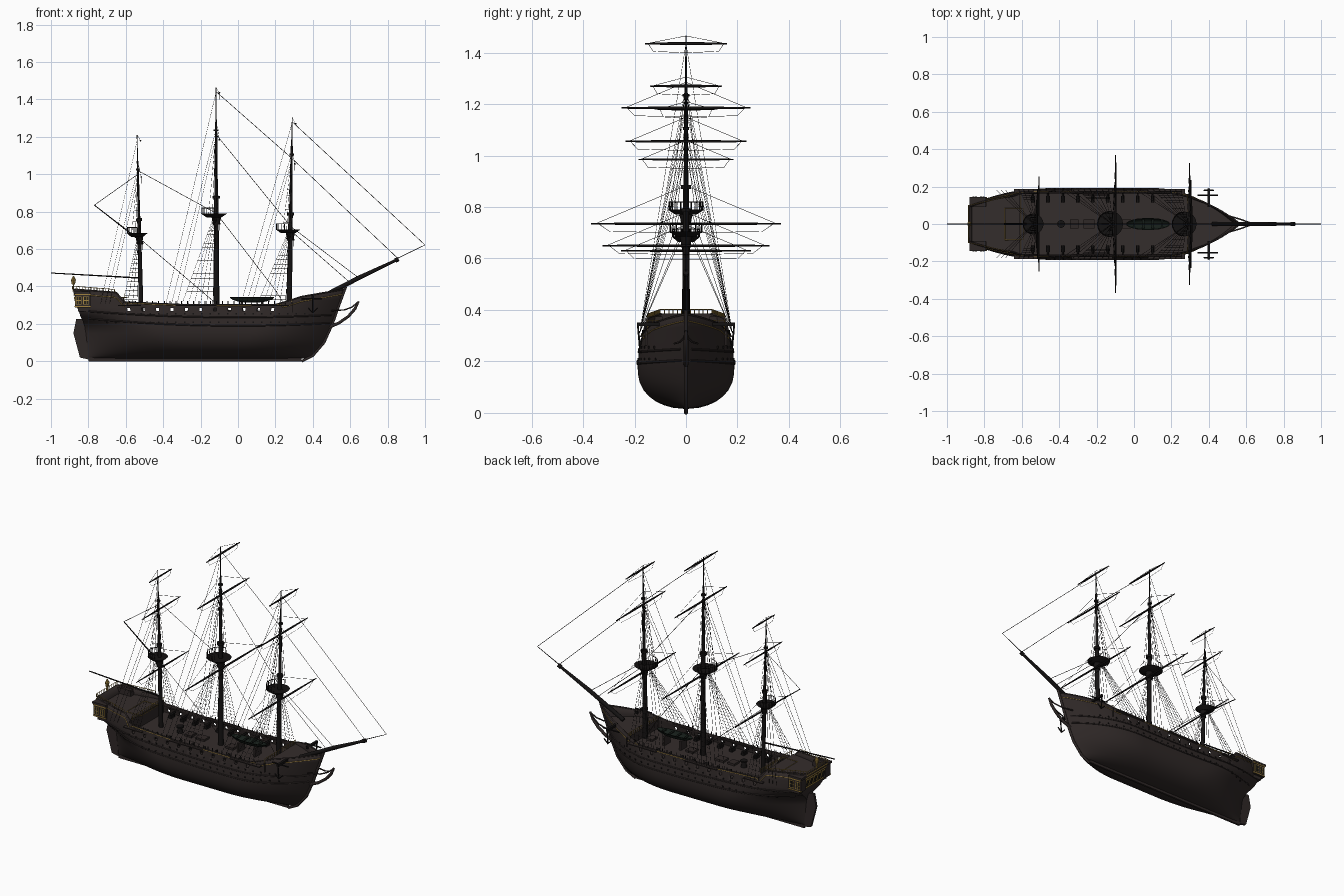
import bpy, bmesh, math
from mathutils import Matrix, Vector

if "Cube" in bpy.data.objects:
    bpy.data.objects.remove(bpy.data.objects["Cube"])


def material(name, r, g, b):
    m = bpy.data.materials.new(name)
    m.use_nodes = True
    m.diffuse_color = (r, g, b, 1)
    m.node_tree.nodes["Principled BSDF"].inputs["Base Color"].default_value = (r, g, b, 1)
    return m


HULL = material("dark brown hull", .028, .021, .020)
DECK = material("brown deck", .034, .026, .025)
BLACK = material("black spars", .007, .006, .006)
GOLD = material("gold trim", .36, .23, .05)
GREEN = material("dark green boat", .008, .013, .010)
GLASS = material("dark glass", .02, .017, .012)


def add_mesh(name, bm, mat, smooth=False):
    bmesh.ops.recalc_face_normals(bm, faces=bm.faces[:])
    me = bpy.data.meshes.new(name)
    bm.to_mesh(me)
    bm.free()
    me.materials.append(mat)
    ob = bpy.data.objects.new(name, me)
    bpy.context.collection.objects.link(ob)
    if smooth:
        bpy.ops.object.select_all(action='DESELECT')
        ob.select_set(True)
        bpy.context.view_layer.objects.active = ob
        bpy.ops.object.shade_smooth_by_angle(angle=math.radians(40))
    return ob


def boxes(name, items, mat, tilt=0):
    """Each item is (centre, size); tilt leans the boxes about y."""
    bm = bmesh.new()
    for c, size in items:
        m = Matrix.Translation(c) @ Matrix.Rotation(tilt, 4, 'Y') @ Matrix.Diagonal((*size, 1))
        bmesh.ops.create_cube(bm, size=1, matrix=m)
    return add_mesh(name, bm, mat)


def cones(name, items, mat, n=16):
    """Each item is (base, top, base radius, top radius)."""
    bm = bmesh.new()
    for a, b, r, q in items:
        a, b = Vector(a), Vector(b)
        m = Matrix.Translation((a + b) / 2) @ (b - a).to_track_quat('Z', 'Y').to_matrix().to_4x4()
        bmesh.ops.create_cone(bm, cap_ends=True, segments=n, radius1=r, radius2=q,
                              depth=(b - a).length, matrix=m)
    return add_mesh(name, bm, mat, True)


def tube(name, paths, r, mat, res=0):
    """Round rods along point paths; a fourth value scales the radius."""
    cu = bpy.data.curves.new(name, 'CURVE')
    cu.dimensions = '3D'
    cu.bevel_depth, cu.bevel_resolution, cu.use_fill_caps = r, res, True
    for path in paths:
        sp = cu.splines.new('POLY')
        sp.points.add(len(path) - 1)
        for p, v in zip(sp.points, path):
            p.co = (*v[:3], 1)
            p.radius = v[3] if len(v) > 3 else 1
    cu.materials.append(mat)
    ob = bpy.data.objects.new(name, cu)
    bpy.context.collection.objects.link(ob)


def interp(table, t):
    for (a, p), (b, q) in zip(table, table[1:]):
        if t <= b:
            return p + (q - p) * max(0, (t - a) / (b - a))
    return table[-1][1]


def clamp(t):
    return max(0.0, min(1.0, t))


# Hull shape: stem and stern profiles, sheer line and half breadth
STEM = [(0, .34), (.03, .40), (.1, .46), (.2, .505), (.3, .54), (.4, .577)]
STERN = [(0, -.80), (.2, -.82), (.23, -.84), (.39, -.885)]
SHEER = [(-.885, .385), (-.65, .367), (-.61, .316), (-.3, .302), (.2, .302), (.28, .325), (.34, .345), (.57, .385)]
LOW, WIDE = .015, .18


def half(x, z):
    if z < WIDE:
        w = .188 * (1 - clamp((WIDE - z) / (WIDE - LOW)) ** 2.5) ** .5
    else:
        w = .188 - .022 * ((z - WIDE) / .15) ** 1.5
    bow = clamp((interp(STEM, z) - x) / .41)
    aft = clamp((x - interp(STERN, z)) / (.32 + .25 * clamp(1 - z / .25)))
    k = clamp((z - .17) / .11)
    a = .03 + .6 * k * k * (3 - 2 * k)
    return w * (1 - (1 - bow) ** 2.2) * (a + (1 - a) * (1 - (1 - aft) ** 2))


def sheer(x):
    return interp(SHEER, x)


# Hull shell with open ports through the bulwark
N = 90
ROWS = [LOW, .02, .03, .045, .065, .09, .12, .15, WIDE, .21, .24, .268, .286]
bm = bmesh.new()
grids = []
for s in (1, -1):
    grid = []
    for i in range(N + 1):
        u = i / N
        top = sheer(-.885 + 1.457 * u)
        zs = ROWS + [(ROWS[-1] + top) / 2, top]
        col = []
        for z in zs:
            x = interp(STERN, z) * (1 - u) + interp(STEM, z) * u
            col.append(bm.verts.new((x, s * half(x, z), z)))
        grid.append(col)
    grids.append(grid)
    for i in range(N):
        for j in range(len(ROWS) + 1):
            if ROWS[j:j + 1] == [.268] and i % 5 == 2 and -.6 < grid[i][j].co.x < .25:
                continue
            bm.faces.new((grid[i][j], grid[i + 1][j], grid[i + 1][j + 1], grid[i][j + 1]))
for j in range(len(ROWS) + 1):
    a, b = grids[0][0], grids[1][0]
    bm.faces.new((a[j], a[j + 1], b[j + 1], b[j]))
bmesh.ops.remove_doubles(bm, verts=bm.verts[:], dist=.0002)
hull = add_mesh("hull", bm, HULL, True)
shell = hull.modifiers.new("planking", 'SOLIDIFY')
shell.thickness, shell.offset = .006, -1


# Decks
def deck(name, x0, x1, z):
    b = bmesh.new()
    xs = [x0 + (x1 - x0) * i / 24 for i in range(25)]
    cols = [[b.verts.new((x, s * max(half(x, z) - .003, .0005), z)) for s in (1, -1)] for x in xs]
    for p, q in zip(cols, cols[1:]):
        b.faces.new((p[0], q[0], q[1], p[1]))
    add_mesh(name, b, DECK)


deck("main_deck", -.63, .32, .263)
deck("quarter_deck", -.865, -.61, .338)
deck("forecastle_deck", .285, .55, .318)
boxes("deck_bulkheads", [((-.612, 0, .30), (.006, .31, .076)), ((.288, 0, .29), (.006, .32, .056))], HULL)

# Keel, stem, rudder and beak
boxes("keel", [((-.23, 0, .01), (1.14, .012, .02))], HULL)
tube("stem_post", [[(x, 0, z) for z, x in STEM]], .008, HULL, 1)
b = bmesh.new()
outline = [(-.80, .01), (-.845, .02), (-.88, .15), (-.865, .225), (-.815, .225)]
f = b.faces.new([b.verts.new((x, -.007, z)) for x, z in outline])
ext = bmesh.ops.extrude_face_region(b, geom=[f])["geom"]
bmesh.ops.translate(b, vec=(0, .014, 0), verts=[v for v in ext if isinstance(v, bmesh.types.BMVert)])
add_mesh("rudder", b, HULL)
tube("beak_knee", [[(.48, 0, .18, 1.2), (.54, 0, .205), (.59, 0, .24), (.625, 0, .28), (.645, 0, .32, .7)]], .009, HULL, 1)
tube("beak_rails", [[(.5, s * .045, .27), (.57, s * .025, .275), (.61, s * .01, .29), (.64, 0, .315)]
                    for s in (1, -1)], .004, HULL, 1)


# Lines that follow the hull side
def side_line(x0, x1, height, out=.001, n=50):
    xs = [x0 + (x1 - x0) * i / n for i in range(n + 1)]
    return [[(x, s * (half(x, height(x)) + out), height(x)) for x in xs] for s in (1, -1)]


tube("rail_cap", side_line(-.875, .565, sheer, -.003, 90), .005, HULL)
tube("gold_sheer_trim", side_line(-.79, .555, lambda x: sheer(x) - (.004 if -.6 < x < .24 else .025), .001, 90), .0022, GOLD)
tube("wales", side_line(-.8, .50, lambda x: .235 + .05 * x * x) + side_line(-.8, .49, lambda x: .19 + .06 * x * x), .004, HULL)
studs = []
for i in range(24):
    for s in (1, -1):
        for z in (.21, .255):
            x = -.70 + i * .046
            studs.append(((x, s * half(x, z), z), (.008, .006, .008)))
boxes("side_fittings", studs, BLACK)


# Balustrades: gold rail with small posts
def balustrade(name, ends, n, h):
    paths = []
    for a, c in ends:
        pts = [Vector(a).lerp(Vector(c), i / n) for i in range(n + 1)]
        up = Vector((0, 0, h))
        paths += [[p, p + up] for p in pts] + [[pts[0] + up, pts[-1] + up]]
    tube(name, paths, .0018, GOLD)


balustrade("stern_rails", [((-.88, s * .1, .385), (-.66, s * .15, .367)) for s in (1, -1)], 14, .017)
balustrade("transom_rail", [((-.885, -.1, .385), (-.885, .1, .385))], 12, .017)
balustrade("deck_break_rails", [((-.605, -.15, .338), (-.605, .15, .338)), ((.285, -.15, .318), (.285, .15, .318))], 16, .022)
tube("quarter_deck_frame", [[(-.69, -.085, .341), (-.69, .085, .341), (-.592, .085, .341), (-.592, -.085, .341), (-.69, -.085, .341)]], .002, GOLD)

# Quarter galleries and transom windows
walls, frames, panes = [], [], []
for s in (1, -1):
    walls += [((-.83, s * .118, .325), (.085, .05, .075)), ((-.825, s * .112, .28), (.06, .035, .025)),
              ((-.835, s * .118, .368), (.09, .054, .012))]
    for z in (.293, .358):
        frames.append(((-.83, s * .142, z), (.086, .006, .006)))
    for x in (-.852, -.812):
        frames.append(((x, s * .1425, .325), (.032, .005, .045)))
        panes += [((x + d, s * .1455, .325 + e), (.010, .003, .017)) for d in (-.007, .007) for e in (-.01, .01)]
boxes("quarter_galleries", walls, HULL)
boxes("gallery_frames", frames, GOLD)
boxes("gallery_panes", panes, GLASS)
tilt = -math.atan2(.045, .16)
at = lambda y, z, out: (interp(STERN, z) - out, y, z)
boxes("transom_frames", [(at(i * .038, .32, .002), (.005, .03, .05)) for i in range(-2, 3)]
      + [(at(0, z, .002), (.005, .2, .005)) for z in (.285, .355, .375)], GOLD, tilt)
boxes("transom_panes", [(at(i * .038 + d, .32, .005), (.003, .010, .042)) for i in range(-2, 3) for d in (-.007, .007)], GLASS, tilt)
cones("stern_lantern", [((-.88, 0, .385), (-.88, 0, .41), .003, .003), ((-.88, 0, .41), (-.88, 0, .435), .008, .013),
                        ((-.88, 0, .435), (-.88, 0, .455), .013, .003)], GOLD, 8)

# Deck fittings: guns, hatches, capstan, boat, catheads with anchors
guns, carriages, pins = [], [], []
for s in (1, -1):
    for i in range(9):
        x = -.54 + i * .08
        guns.append(((x, s * .115, .283), (x, s * .168, .283), .007, .005))
        carriages.append(((x, s * .132, .270), (.02, .035, .014)))
    for i in range(27):
        x = -.58 + i * .031
        pins.append([(x, s * (half(x, .3) - .003), .30), (x, s * (half(x, .3) - .003), .322)])
cones("guns", guns, BLACK, 10)
boxes("gun_carriages", carriages, BLACK)
tube("rail_pins", pins, .0025, BLACK)
boxes("hatches", [((x, 0, .268), (d, .05, .014)) for x, d in ((-.32, .045), (-.24, .06), (-.04, .05), (.23, .04))], HULL)
cones("capstan", [((-.39, 0, .263), (-.39, 0, .295), .018, .012), ((-.39, 0, .295), (-.39, 0, .302), .021, .021)], BLACK)
b = bmesh.new()
bmesh.ops.create_uvsphere(b, u_segments=24, v_segments=12, radius=1,
                          matrix=Matrix.Translation((.075, 0, .343)) @ Matrix.Diagonal((.118, .032, .03, 1)))
bmesh.ops.bisect_plane(b, geom=b.verts[:] + b.edges[:] + b.faces[:], plane_co=(0, 0, .343), plane_no=(0, 0, 1), clear_outer=True)
boat = add_mesh("ship_boat", b, GREEN, True)
boat.modifiers.new("planks", 'SOLIDIFY').thickness = .004
boxes("boat_benches", [((.0 + i * .05, 0, .337), (.012, .05, .004)) for i in range(4)], GREEN)
boxes("boat_chocks", [((x, 0, .29), (.012, .06, .056)) for x in (.02, .13)], HULL)
boxes("catheads", [((.4, s * .14, .345), (.014, .1, .014)) for s in (1, -1)], BLACK)
tube("anchors", [p for s in (1, -1) for p in ([(.34, s * .155, .335), (.45, s * .155, .335)],
     [(.4, s * .188, .35), (.4, s * .18, .26)], [(.375, s * .18, .285), (.4, s * .18, .26), (.425, s * .18, .285)])], .004, BLACK, 1)

# Masts with tops, yards, shrouds and backstays
MASTS = {
    "main": (-.115, -.118, (.88, 1.28, 1.465), .79, 6, .033, [(.735, .37), (1.185, .25), (1.435, .16)], 1),
    "fore": (.273, .29, (.79, 1.15, 1.305), .705, 6, .030, [(.65, .325), (1.055, .235), (1.27, .14)], .95),
    "mizzen": (-.518, -.54, (.76, 1.07, 1.21), .685, 4, .026, [(.63, .253), (.985, .185), (1.18, .11)], .8)}
ropes, ratlines, channels = [], [], []
for name, (x0, x1, tops, plat, count, gap, yards, k) in MASTS.items():
    mx = lambda z: x0 + (x1 - x0) * (z - .27) / (tops[2] - .27)
    low, mid, high = tops
    spar = lambda z0, z1, r, q: ((mx(z0), 0, z0), (mx(z1), 0, z1), r * k, q * k)
    cones(name + "_mast", [spar(.26, low, .016, .012), spar(plat, mid, .010, .006), spar(mid - .08, high, .005, .002),
                           spar(low - .01, low + .005, .02, .02), spar(mid - .05, mid - .04, .013, .013)], BLACK, 12)
    cones(name + "_top", [((mx(plat) - .012, 0, plat - .02), (mx(plat) - .012, 0, plat), .04 * k, .07 * k),
                          spar(plat - .06, plat - .02, .018, .025)], BLACK, 20)
    ring = [(mx(plat) - .012 + .066 * k * math.cos(t), .066 * k * math.sin(t), plat + .03)
            for t in [math.pi * (.5 + i / 10) for i in range(11)]]
    tube(name + "_top_rail", [ring] + [[p, (p[0], p[1], plat)] for p in ring], .002, BLACK)
    tube(name + "_yards", [[(mx(z) + .018, y * h, z, r) for y, r in ((-1, .5), (-.4, 1), (.4, 1), (1, .5))]
                           for z, h in yards], .0055 * k, BLACK, 2)
    for z, h in yards:
        x = mx(z) + .018
        ropes.append([(x, y * h, z - d) for y, d in ((-.92, 0), (-.8, .03), (-.1, .035), (.1, .035), (.8, .03), (.92, 0))])
        ropes += [[(x, s * h * .95, z), (mx(z), 0, min(z + h * .4, high))] for s in (1, -1)]
    for s in (1, -1):
        lines = []
        for i in range(count):
            lines.append((Vector((x0 - .02 - gap * i, s * .183, .305)), Vector((mx(plat) - .003 * i, s * .025, plat - .02))))
        ropes += [list(p) for p in lines]
        steps = int((plat - .34) / .022)
        for j in range(1, steps):
            ratlines.append([a.lerp(c, j / steps) for a, c in lines])
        ropes += [[(mx(plat) - d, s * .06 * k, plat), (mx(mid), s * .006, mid - .05)] for d in (0, .02, .04)]
        for j in range(1, 9):
            f = j / 11
            ratlines.append([(mx(plat) - d * (1 - f), s * (.06 * k * (1 - f) + .006 * f), plat + (mid - .05 - plat) * f) for d in (0, .04)])
        ropes += [[(mx(z), 0, z), (x0 - d * k, s * .18, .31)] for z, d in ((high - .03, .27), (mid - .04, .24), (mid - .08, .21))]
        w = gap * count
        channels.append(((x0 - w / 2 - .01, s * .174, .298), (w + .02, .026, .006)))
tube("shrouds", ropes, .0009, BLACK)
tube("ratlines", ratlines, .0007, BLACK)
boxes("channels", channels, HULL)

# Bowsprit, gaff, boom and fore-and-aft stays
tube("bowsprit", [[(.42, 0, .33), (.65, 0, .448), (.855, 0, .545, .6)]], .012, BLACK, 2)
tube("jib_boom", [[(.8, 0, .525), (1, 0, .622, .5)]], .003, BLACK, 1)
cones("bowsprit_cap", [((.84, 0, .538), (.858, 0, .547), .012, .012)], BLACK, 10)
tube("gaff_and_boom", [[(-.53, 0, .65), (-.768, 0, .835, .6)], [(-.52, 0, .445), (-1, 0, .472, .7)]], .0045, BLACK, 1)
tube("stays", [[(-.115, 0, 1.44), (.288, 0, 1.085), (.855, 0, .55)], [(.29, 0, 1.28), (1, 0, .622)],
               [(-.115, 0, 1.21), (.283, 0, .72), (.64, 0, .45)], [(-.115, 0, .79), (.2, 0, .38), (.25, 0, .3)],
               [(-.535, 0, 1.02), (-.115, 0, .79)], [(-.53, 0, .66), (-.13, 0, .32)],
               [(.28, 0, .70), (.6, 0, .42)], [(-.768, 0, .835), (-.535, 0, 1.0)]], .0014, BLACK)
